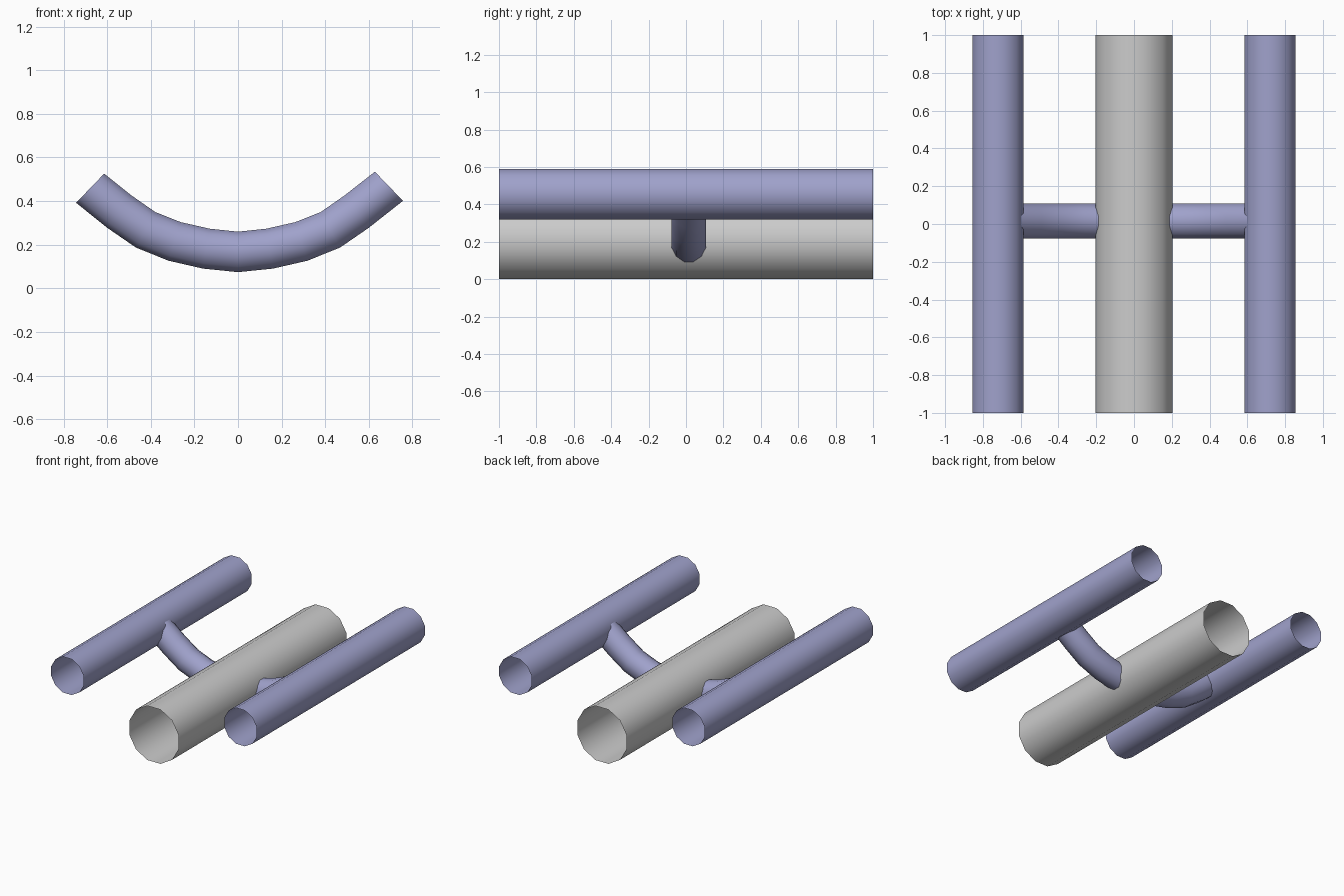
import bpy, bmesh, math
from mathutils import Vector

if "Cube" in bpy.data.objects:
    bpy.data.objects.remove(bpy.data.objects["Cube"])

SIDES = 12
blue = bpy.data.materials.new("blue")
blue.diffuse_color = (0.35, 0.36, 0.6, 1)
blue.use_nodes = True
blue.node_tree.nodes["Principled BSDF"].inputs["Base Color"].default_value = blue.diffuse_color


def tube(name, path, apothem, mat=None, ends=None):
    """Sweep an open-ended 12-gon, flat side down, along a path."""
    pts = [Vector(p) for p in path]
    radius = apothem / math.cos(math.pi / SIDES)
    bm = bmesh.new()
    rings = []
    for i, p in enumerate(pts):
        t = (pts[min(i + 1, len(pts) - 1)] - pts[max(i - 1, 0)]).normalized()
        if ends and i in (0, len(pts) - 1):
            t = Vector(ends[0 if i == 0 else 1]).normalized()
        side = t.cross(Vector((0, 0, 1))).normalized()
        up = side.cross(t)
        ring = []
        for k in range(SIDES):
            a = 2 * math.pi * (k + 0.5) / SIDES
            ring.append(bm.verts.new(p + radius * (math.cos(a) * side + math.sin(a) * up)))
        rings.append(ring)
    for r0, r1 in zip(rings, rings[1:]):
        for k in range(SIDES):
            n = (k + 1) % SIDES
            f = bm.faces.new((r0[k], r1[k], r1[n], r0[n]))
            f.smooth = True
    # Outward normals
    f = bm.faces[:][0]
    f.normal_update()
    if f.normal.dot(f.calc_center_median() - (pts[0] + pts[1]) / 2) < 0:
        bmesh.ops.reverse_faces(bm, faces=bm.faces[:])
    me = bpy.data.meshes.new(name)
    bm.to_mesh(me)
    bm.free()
    if mat:
        me.materials.append(mat)
    ob = bpy.data.objects.new(name, me)
    bpy.context.collection.objects.link(ob)
    return ob


# Large central tube
tube("center_tube", [(0, -1, 0.204), (0, 1, 0.204)], 0.204)

# Raised side tubes
for label, s in (("left", -1), ("right", 1)):
    tube(label + "_tube", [(s * 0.721, -1, 0.455), (s * 0.721, 1, 0.455)], 0.135, blue)

# Curved cross tube passing through the centre, slightly off in y
half = [(0.145, 0.182), (0.29, 0.215), (0.423, 0.268), (0.543, 0.351)]
profile = ([(-0.678, 0.459)] + [(-x, z) for x, z in reversed(half)]
           + [(0, 0.167)] + half + [(0.692, 0.468)])
tube("cross_tube", [(x, 0.015, z) for x, z in profile], 0.0927, blue,
     ends=((0.72, 0, -0.695), (0.72, 0, 0.695)))
